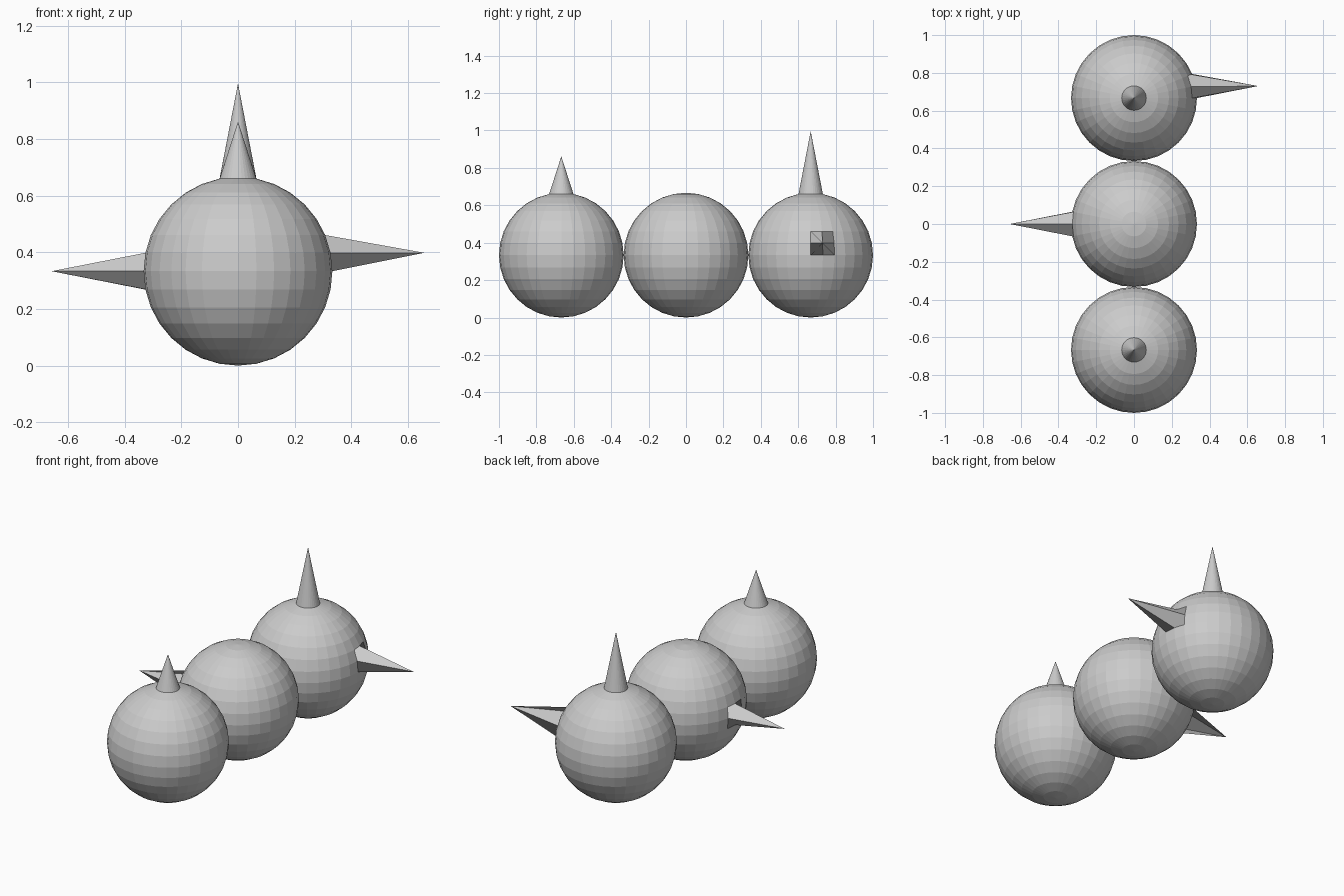
import bpy, bmesh, math
from mathutils import Vector

if "Cube" in bpy.data.objects:
    bpy.data.objects.remove(bpy.data.objects["Cube"])

R = 1 / 3          # ball radius
STEP = math.pi / 16  # angle of one facet

grey = bpy.data.materials.new("light_grey")
grey.diffuse_color = (0.6, 0.6, 0.6, 1)
grey.use_nodes = True
grey.node_tree.nodes["Principled BSDF"].inputs["Base Color"].default_value = grey.diffuse_color


def on_ball(azimuth, height):
    """Local point at the given facet counts around and above the equator."""
    a, h = azimuth * STEP, height * STEP
    return R * Vector((math.cos(h) * math.cos(a), math.cos(h) * math.sin(a), math.sin(h)))


def spiked_ball(name, y, pulls):
    """Flat-shaded ball whose chosen vertices are pulled out into spikes."""
    bm = bmesh.new()
    bmesh.ops.create_uvsphere(bm, u_segments=32, v_segments=16, radius=R)
    picked = [(min(bm.verts, key=lambda v: (v.co - start).length), offset)
              for start, offset in pulls]
    for vert, offset in picked:
        vert.co += Vector(offset)
    mesh = bpy.data.meshes.new(name)
    bm.to_mesh(mesh)
    bm.free()
    mesh.materials.append(grey)
    ob = bpy.data.objects.new(name, mesh)
    ob.location = (0, y, R)
    bpy.context.collection.objects.link(ob)


top = on_ball(0, 8)
# Front ball: short top spike
spiked_ball("front_ball", -2 * R, [(top, (0, 0, 0.195))])
# Middle ball: spike to the left
spiked_ball("middle_ball", 0, [(on_ball(16, 0), (-0.325, 0, 0))])
# Back ball: tall top spike and a spike to the right
spiked_ball("back_ball", 2 * R, [(top, (0, 0, 0.33)), (on_ball(1, 1), (0.337, 0, 0))])
